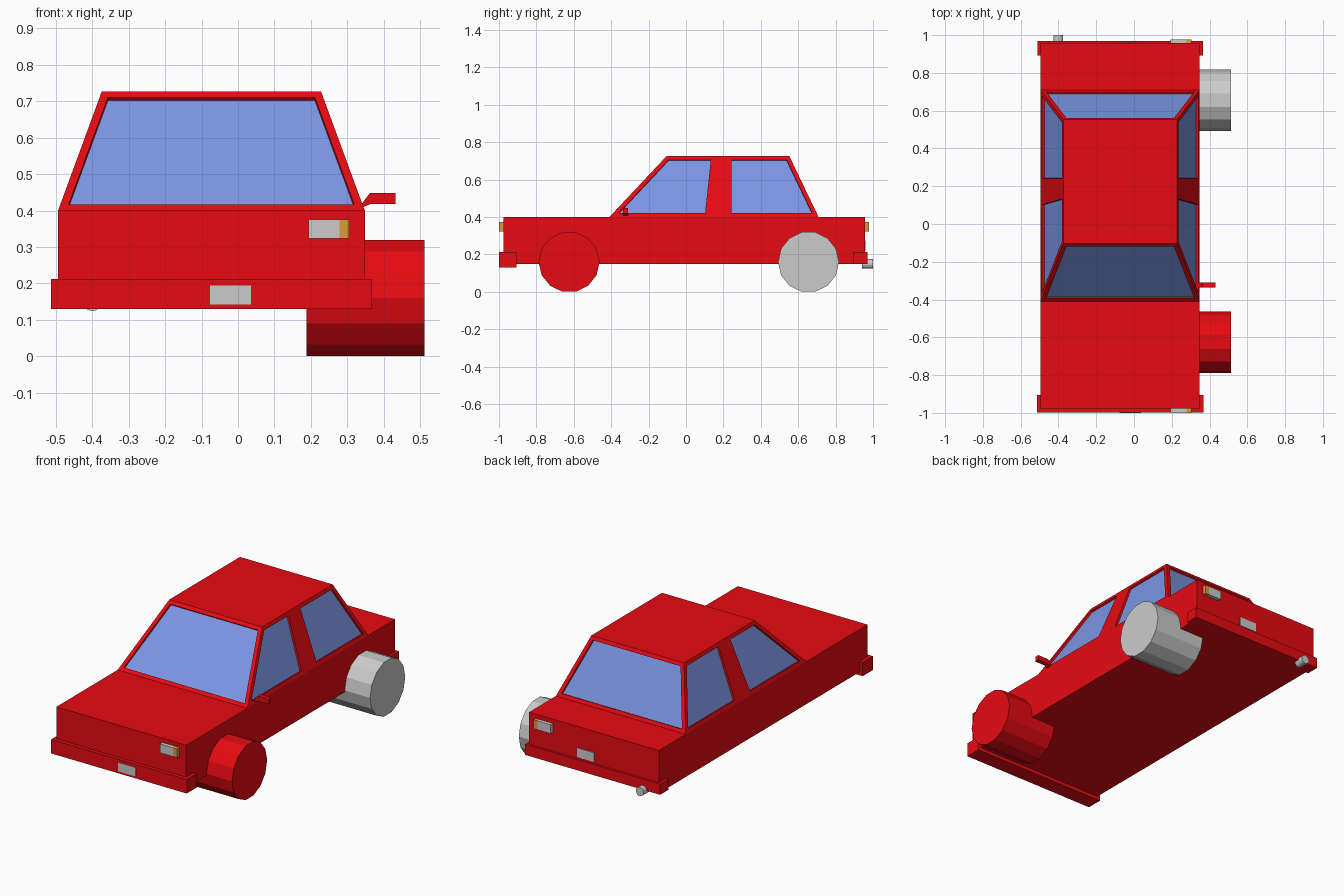
import bpy, bmesh, math
from mathutils import Vector

if "Cube" in bpy.data.objects:
    bpy.data.objects.remove(bpy.data.objects["Cube"])


def material(name, rgb):
    m = bpy.data.materials.new(name)
    m.diffuse_color = (*rgb, 1)
    m.use_nodes = True
    m.node_tree.nodes["Principled BSDF"].inputs["Base Color"].default_value = m.diffuse_color
    return m


RED = material("red_paint", (0.8, 0.003, 0.006))
GLASS = material("blue_glass", (0.2, 0.305, 0.775))
AMBER = material("amber", (0.77, 0.32, 0.04))
CX = -0.073  # centre line of the body


def finish(name, bm, *mats):
    bmesh.ops.recalc_face_normals(bm, faces=bm.faces[:])
    me = bpy.data.meshes.new(name)
    bm.to_mesh(me)
    bm.free()
    for m in mats:
        if m:
            me.materials.append(m)
    ob = bpy.data.objects.new(name, me)
    bpy.context.collection.objects.link(ob)
    return ob


def box(name, x, y, z, mat=None):
    bm = bmesh.new()
    bmesh.ops.create_cube(bm, size=1)
    for v in bm.verts:
        v.co = [(a + b) / 2 + c * (b - a) for (a, b), c in zip((x, y, z), v.co)]
    return finish(name, bm, mat)


def cylinder(name, centre, r, depth, sides, axis, mat=None):
    bm = bmesh.new()
    bmesh.ops.create_cone(bm, cap_ends=True, segments=sides, radius1=r, radius2=r, depth=depth)
    ob = finish(name, bm, mat)
    ob.location = centre
    if axis == 'x':
        ob.rotation_euler = (0, math.pi / 2, math.pi)
    else:
        ob.rotation_euler = (math.pi / 2, 0, 0)
    return ob


# Lower body
box("body", (CX - 0.421, CX + 0.421), (-0.977, 0.957), (0.15, 0.40), RED)

# Cabin: tapered block, sides split at the door pillar, windows inset and recessed
bm = bmesh.new()
BOTTOM, TOP = (-0.41, 0.122, 0.22, 0.709), (-0.103, 0.157, 0.22, 0.552)


def row(x, ys, z):
    return [bm.verts.new((x, y, z)) for y in ys]


lb, rb = (row(CX + s * 0.421, BOTTOM, 0.40) for s in (-1, 1))
lt, rt = (row(CX + s * 0.301, TOP, 0.727) for s in (-1, 1))
windows = []
for b, t in ((lb, lt), (rb, rt)):
    for i in range(3):
        f = bm.faces.new((b[i], b[i + 1], t[i + 1], t[i]))
        if i != 1:
            windows.append(f)
for i in (0, 3):
    windows.append(bm.faces.new((lb[i], rb[i], rt[i], lt[i])))
bm.faces.new(lt + rt[::-1])
bm.faces.new(lb + rb[::-1])
bmesh.ops.recalc_face_normals(bm, faces=bm.faces[:])
bmesh.ops.inset_individual(bm, faces=windows, thickness=0.022, use_even_offset=True)
bmesh.ops.inset_individual(bm, faces=windows, thickness=0.0005, depth=-0.012)
for f in windows:
    f.material_index = 1
finish("cabin", bm, RED, GLASS)

# Bumpers
box("front_bumper", (CX - 0.44, CX + 0.44), (-0.999, -0.905), (0.13, 0.212), RED)
box("rear_bumper", (CX - 0.438, CX + 0.438), (0.893, 0.97), (0.15, 0.212), RED)

# Wheels, on the right side only
for name, y, mat in (("front_wheel", -0.625, RED), ("rear_wheel", 0.655, None)):
    cylinder(name, (0.35, y, 0.16), 0.163, 0.325, 14, 'x', mat)

# Lamps with amber outer ends, on the right side only
for name, y in (("front", (-1.0, -0.97)), ("rear", (0.95, 0.978))):
    box(name + "_lamp", (0.193, 0.278), y, (0.323, 0.375))
    box(name + "_indicator", (0.278, 0.305), y, (0.323, 0.375), AMBER)

# Number plates
box("front_plate", (-0.077, 0.036), (-1.001, -0.99), (0.142, 0.194))
box("rear_plate", (-0.077, 0.036), (0.95, 0.961), (0.222, 0.276))

# Exhaust tip
cylinder("exhaust", (-0.40, 0.97, 0.15), 0.026, 0.06, 14, 'y')

# Side mirror: extruded profile
bm = bmesh.new()
profile = [(0.325, 0.40), (0.345, 0.41), (0.365, 0.418), (0.432, 0.418),
           (0.432, 0.448), (0.362, 0.448), (0.335, 0.412)]
face = bm.faces.new([bm.verts.new((x, -0.336, z)) for x, z in profile])
ext = bmesh.ops.extrude_face_region(bm, geom=[face])["geom"]
bmesh.ops.translate(bm, verts=[v for v in ext if isinstance(v, bmesh.types.BMVert)],
                    vec=Vector((0, 0.026, 0)))
finish("side_mirror", bm, RED)
